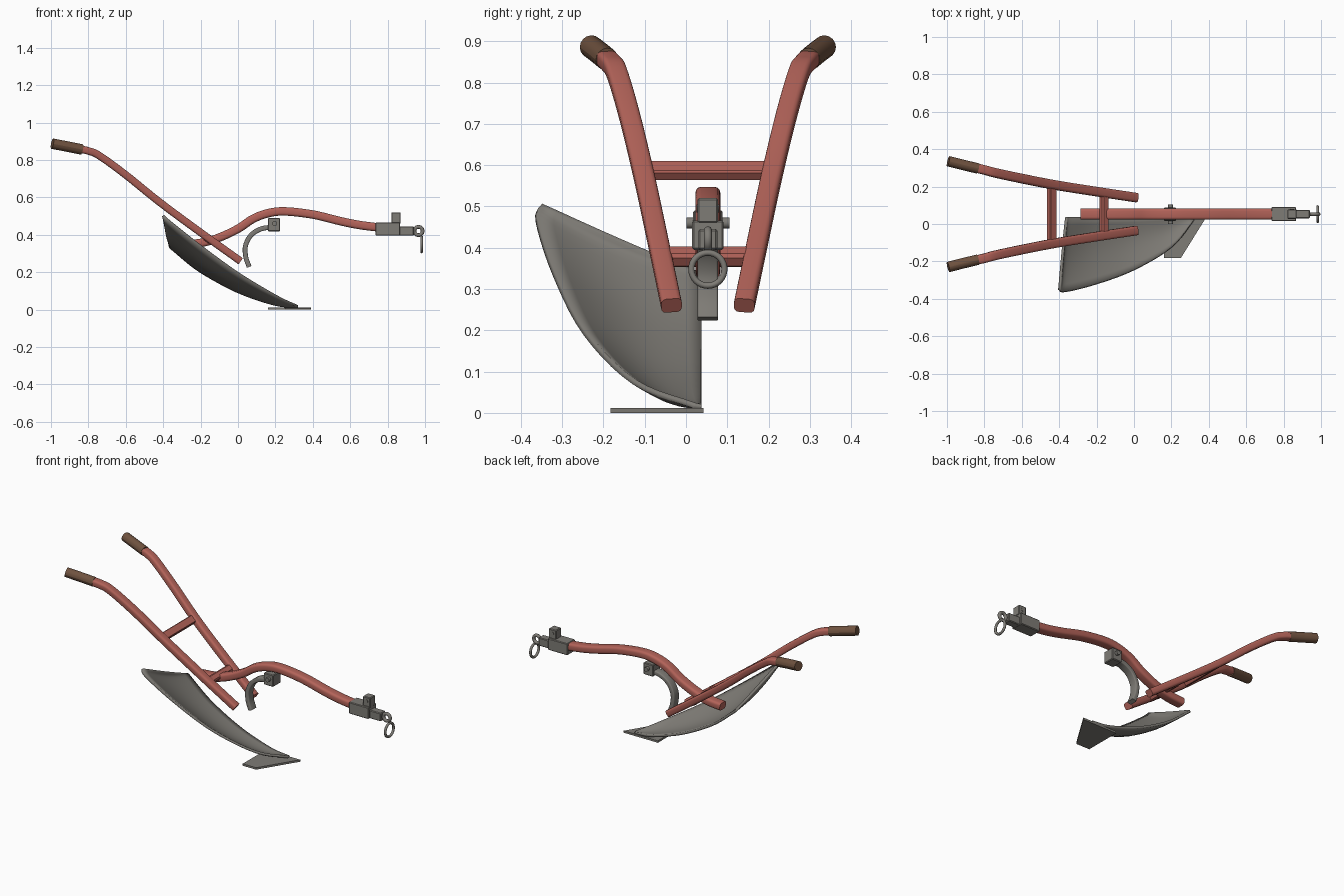
import bpy, bmesh, math
from mathutils import Vector, Matrix

cube = bpy.data.objects.get("Cube")
if cube:
    bpy.data.objects.remove(cube)

MID = 0.053  # centre plane of the beam and handles


def material(name, rgb):
    m = bpy.data.materials.new(name)
    m.use_nodes = True
    m.diffuse_color = (*rgb, 1)
    bsdf = m.node_tree.nodes["Principled BSDF"]
    bsdf.inputs["Base Color"].default_value = (*rgb, 1)
    bsdf.inputs["Roughness"].default_value = 0.6
    return m


RED = material("faded red paint", (0.45, 0.125, 0.1))
STEEL = material("dull steel", (0.21, 0.2, 0.18))
WOOD = material("brown wood", (0.16, 0.085, 0.05))


def finish(name, bm, mat, angle=40):
    bmesh.ops.recalc_face_normals(bm, faces=bm.faces)
    me = bpy.data.meshes.new(name)
    bm.to_mesh(me)
    bm.free()
    me.materials.append(mat)
    ob = bpy.data.objects.new(name, me)
    bpy.context.collection.objects.link(ob)
    bpy.ops.object.select_all(action='DESELECT')
    ob.select_set(True)
    bpy.context.view_layer.objects.active = ob
    bpy.ops.object.shade_smooth_by_angle(angle=math.radians(angle))
    return ob


def spline(points, steps):
    """Catmull-Rom samples through the points."""
    p = [Vector(q) for q in points]
    p = [2 * p[0] - p[1]] + p + [2 * p[-1] - p[-2]]
    out = []
    for i in range(1, len(p) - 2):
        a, b, c, d = p[i - 1:i + 3]
        for k in range(steps):
            t = k / steps
            out.append(0.5 * (2 * b + (c - a) * t + (2 * a - 5 * b + 4 * c - d) * t * t
                              + (3 * b - a - 3 * c + d) * t ** 3))
    return out + [p[-2]]


def round_rect(w, h, r, n=3):
    pts = []
    for i, (sx, sy) in enumerate([(1, 1), (-1, 1), (-1, -1), (1, -1)]):
        for k in range(n + 1):
            a = math.pi / 2 * (i + k / n)
            pts.append((sx * (w / 2 - r) + r * math.cos(a), sy * (h / 2 - r) + r * math.sin(a)))
    return pts


def sweep(name, points, section, mat, steps=6):
    path = spline(points, steps)
    bm = bmesh.new()
    rings = []
    for i, p in enumerate(path):
        t = (path[min(i + 1, len(path) - 1)] - path[max(i - 1, 0)]).normalized()
        up = t.cross(Vector((0, 1, 0))).normalized()
        side = up.cross(t)
        rings.append([bm.verts.new(p + side * a + up * b) for a, b in section])
    n = len(section)
    for r0, r1 in zip(rings, rings[1:]):
        for k in range(n):
            bm.faces.new((r0[k], r0[(k + 1) % n], r1[(k + 1) % n], r1[k]))
    bm.faces.new(rings[0])
    bm.faces.new(rings[-1])
    return finish(name, bm, mat)


def box(name, x, y, z, mat, bevel=0.004, tilt=0):
    bm = bmesh.new()
    bmesh.ops.create_cube(bm, size=1)
    size = (x[1] - x[0], y[1] - y[0], z[1] - z[0])
    centre = (sum(x) / 2, sum(y) / 2, sum(z) / 2)
    bmesh.ops.scale(bm, vec=size, verts=bm.verts)
    bmesh.ops.bevel(bm, geom=bm.edges[:], offset=bevel, segments=1, affect='EDGES')
    bmesh.ops.transform(bm, verts=bm.verts,
                        matrix=Matrix.Translation(centre) @ Matrix.Rotation(tilt, 4, 'Y'))
    return finish(name, bm, mat, 30)


def pin(name, x, z, r, width, mat=STEEL):
    bm = bmesh.new()
    bmesh.ops.create_cone(bm, cap_ends=True, segments=20, radius1=r, radius2=r, depth=width)
    bmesh.ops.transform(bm, verts=bm.verts, matrix=Matrix.Translation((x, MID, z))
                        @ Matrix.Rotation(math.pi / 2, 4, 'X'))
    return finish(name, bm, mat)


def around_mid(half):
    return (MID - half, MID + half)


# Main beam
beam = [(-0.285, 0.348), (-0.19, 0.358), (-0.1, 0.385), (0, 0.432), (0.08, 0.485), (0.16, 0.515),
        (0.25, 0.525), (0.4, 0.508), (0.55, 0.472), (0.65, 0.452), (0.76, 0.438)]
sweep("main_beam", [(x, MID, z) for x, z in beam], round_rect(0.06, 0.045, 0.014), RED)

# Handles and grips: x, distance from centre plane, z
handle = [(-0.86, 0.25, 0.861), (-0.8, 0.236, 0.848), (-0.74, 0.22, 0.822), (-0.6, 0.19, 0.72),
          (-0.42, 0.155, 0.575), (-0.2, 0.12, 0.412), (0.012, 0.088, 0.26)]
grip = [(-0.993, 0.283, 0.887), (-0.91, 0.262, 0.871), (-0.835, 0.244, 0.856)]
circle = round_rect(0.056, 0.056, 0.028, 4)
for side, s in (("right", -1), ("left", 1)):
    sweep(side + "_handle", [(x, MID + s * d, z) for x, d, z in handle],
          round_rect(0.05, 0.04, 0.012), RED)
    sweep(side + "_grip", [(x, MID + s * d, z) for x, d, z in grip], circle, WOOD)

# Cross bars between the handles
box("upper_cross_bar", (-0.462, -0.416), around_mid(0.155), (0.572, 0.602), RED, 0.004, math.radians(38))
box("lower_cross_bar", (-0.182, -0.138), around_mid(0.11), (0.358, 0.398), RED, 0.008, math.radians(36))

# Curved standard hanging from its clamp
standard = [(0.185, 0.44), (0.125, 0.432), (0.07, 0.398), (0.04, 0.34), (0.042, 0.28), (0.06, 0.228)]
sweep("curved_standard", [(x, MID, z) for x, z in standard], round_rect(0.05, 0.026, 0.006), STEEL)
box("standard_clamp", (0.16, 0.225), around_mid(0.036), (0.418, 0.49), STEEL)
pin("clamp_pin", 0.196, 0.46, 0.013, 0.104)

# Hitch at the end of the beam
box("hitch_socket", (0.735, 0.867), around_mid(0.038), (0.395, 0.466), STEEL)
box("hitch_lug", (0.82, 0.87), around_mid(0.025), (0.46, 0.52), STEEL)
pin("lug_pin", 0.845, 0.495, 0.01, 0.054)
box("hitch_tongue", (0.86, 0.94), around_mid(0.023), (0.395, 0.445), STEEL)


def ring(name, centre, axis, major, minor):
    """Round ring whose hole faces along the given axis."""
    bm = bmesh.new()
    rot = Vector((0, 0, 1)).rotation_difference(Vector(axis)).to_matrix()
    n, m = 32, 10
    loops = []
    for i in range(n):
        a = math.tau * i / n
        row = []
        for k in range(m):
            b = math.tau * k / m
            r = major + minor * math.cos(b)
            p = Vector((r * math.cos(a), r * math.sin(a), minor * math.sin(b)))
            row.append(bm.verts.new(rot @ p + Vector(centre)))
        loops.append(row)
    for i in range(n):
        r0, r1 = loops[i], loops[(i + 1) % n]
        for k in range(m):
            bm.faces.new((r0[k], r1[k], r1[(k + 1) % m], r0[(k + 1) % m]))
    return finish(name, bm, STEEL)


ring("hitch_eye", (0.965, MID, 0.42), (0, 1, 0), 0.022, 0.01)
ring("draw_ring", (0.982, MID, 0.348), (1, 0, 0), 0.04, 0.0075)

# Mouldboard: a dished skin between its straight and its sweeping edge
inner = spline([(0.32, 0.037, 0.014), (0.2, 0.037, 0.03), (0, 0.037, 0.097), (-0.2, 0.037, 0.203),
                (-0.335, 0.037, 0.31), (-0.363, 0.037, 0.335)], 5)
outer = spline([(0.32, 0.02, 0.018), (0.2, -0.125, 0.075), (0, -0.245, 0.195), (-0.2, -0.32, 0.34),
                (-0.365, -0.362, 0.47), (-0.4, -0.35, 0.503)], 5)
bm = bmesh.new()
rows = []
COLS = 10
for i, (a, b) in enumerate(zip(inner, outer)):
    dish = math.sin(math.pi * i / (len(inner) - 1))
    row = []
    for k in range(COLS + 1):
        s = k / COLS
        sag = dish * math.sin(math.pi * s)
        row.append(bm.verts.new(a.lerp(b, s) + Vector((-0.02, 0, -0.03)) * sag))
    rows.append(row)
for r0, r1 in zip(rows, rows[1:]):
    for k in range(COLS):
        bm.faces.new((r0[k], r0[k + 1], r1[k + 1], r1[k]))
board = finish("mouldboard", bm, STEEL, 45)
skin = board.modifiers.new("thickness", 'SOLIDIFY')
skin.thickness = 0.014
skin.offset = 0

# Flat share under the tip
bm = bmesh.new()
share = [(0.16, 0.042), (0.39, 0.042), (0.25, -0.183), (0.16, -0.183)]
base = bm.faces.new([bm.verts.new((x, y, 0)) for x, y in share])
top = bmesh.ops.extrude_face_region(bm, geom=[base])["geom"]
bmesh.ops.translate(bm, vec=(0, 0, 0.012), verts=[v for v in top if isinstance(v, bmesh.types.BMVert)])
finish("share", bm, STEEL, 30)
